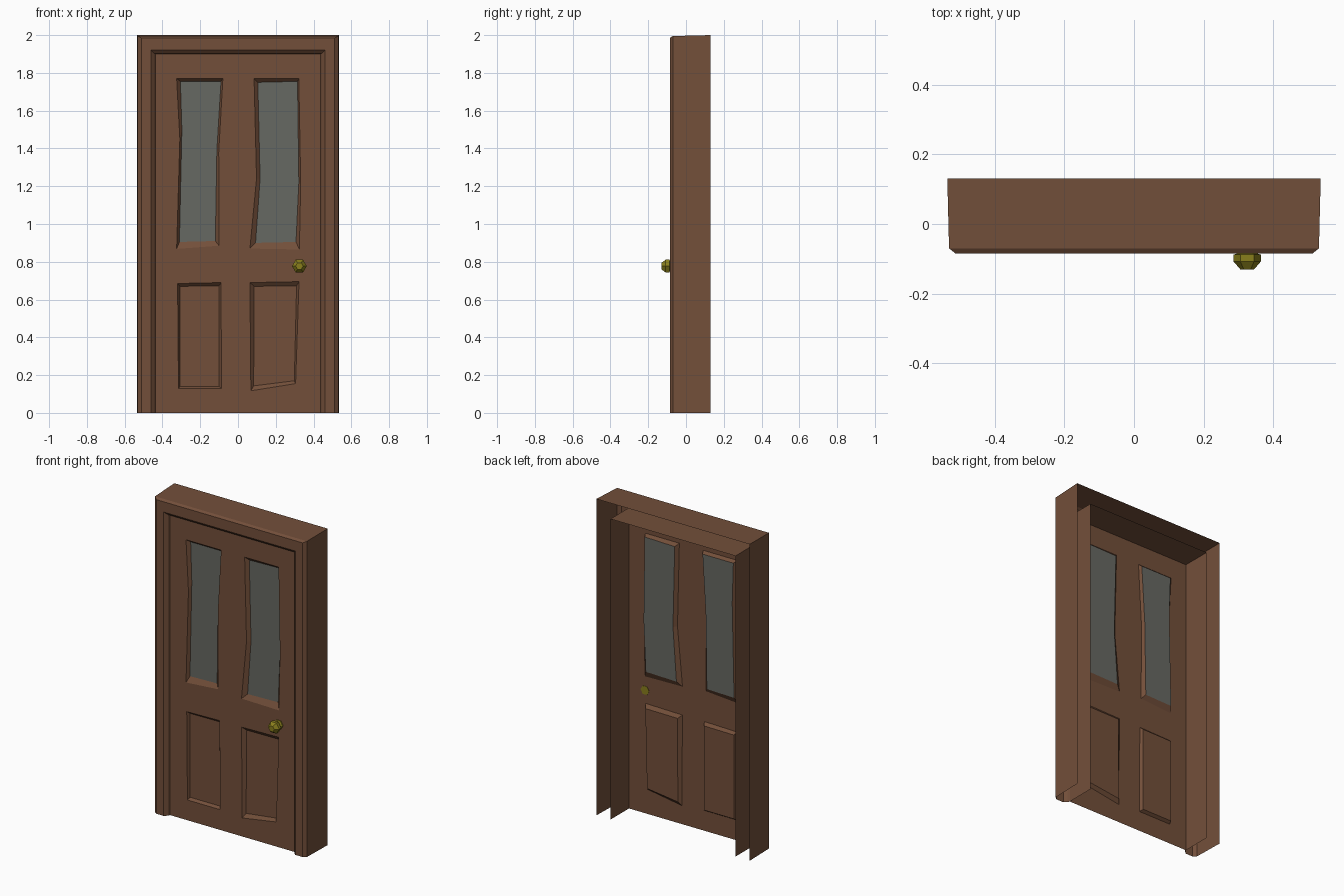
import bpy, bmesh, math
from mathutils import Vector

if "Cube" in bpy.data.objects:
    bpy.data.objects.remove(bpy.data.objects["Cube"])


def material(name, rgb):
    m = bpy.data.materials.new(name)
    m.diffuse_color = (*rgb, 1)
    m.use_nodes = True
    m.node_tree.nodes["Principled BSDF"].inputs["Base Color"].default_value = m.diffuse_color
    return m


WOOD = material("brown_wood", (0.171, 0.078, 0.042))
GLASS = material("grey_glass", (0.134, 0.138, 0.122))
BRASS = material("old_brass", (0.25, 0.21, 0.012))


def finish(bm, name, *mats):
    me = bpy.data.meshes.new(name)
    bm.to_mesh(me)
    bm.free()
    ob = bpy.data.objects.new(name, me)
    bpy.context.collection.objects.link(ob)
    for m in mats:
        me.materials.append(m)
    return ob


# Door frame: hollow moulding swept up, over and down (half width, top z, depth y)
profile = [(0.536, 2.0, 0.13), (0.531, 1.995, -0.07), (0.512, 1.985, -0.085),
           (0.46, 1.92, -0.085), (0.442, 1.902, -0.068), (0.437, 1.9, -0.055),
           (0.437, 1.9, 0.13)]
bm = bmesh.new()
rows = [[bm.verts.new(p) for p in ((-a, y, 0), (-a, y, t), (a, y, t), (a, y, 0))]
        for a, t, y in profile]
for r0, r1 in zip(rows, rows[1:]):
    for i in range(3):
        bm.faces.new((r0[i], r0[i + 1], r1[i + 1], r1[i]))
f = rows[0][1].link_faces[0]
bm.faces.ensure_lookup_table()
bm.normal_update()
if bm.faces[1].normal.z < 0:  # top of the frame must face up
    bmesh.ops.reverse_faces(bm, faces=bm.faces[:])
finish(bm, "door_frame", WOOD)

# Door panels: hand-cut crooked outlines, (outer x, z, inner x, z) per corner
panels = [
    ("window", [(-.325, 1.77, -.305, 1.755), (-.08, 1.77, -.09, 1.755),
                (-.102, 1.38, -.112, 1.39), (-.10, .885, -.12, .91),
                (-.325, .868, -.31, .905), (-.308, 1.45, -.297, 1.5)]),
    ("window", [(.085, 1.77, .105, 1.75), (.322, 1.77, .315, 1.755),
                (.332, 1.22, .322, 1.22), (.325, .865, .307, .905),
                (.063, .87, .093, .9), (.098, 1.24, .117, 1.24)]),
    ("panel", [(-.32, .685, -.308, .67), (-.09, .69, -.1, .672),
               (-.087, .128, -.1, .14), (-.315, .128, -.308, .14)]),
    ("panel", [(.063, .69, .085, .67), (.323, .695, .31, .672),
               (.305, .155, .298, .17), (.068, .117, .083, .143)]),
]
Y_DOOR, RECESS = -0.055, 0.018
bm = bmesh.new()


def loop(points, y):
    vs = [bm.verts.new((x, y, z)) for x, z in points]
    return vs, [bm.edges.new((vs[i - 1], vs[i])) for i in range(len(vs))]


edges = loop([(-.437, 0), (-.437, 1.9), (.437, 1.9), (.437, 0)], Y_DOOR)[1]
rims = []
for kind, pts in panels:
    vs, es = loop([p[:2] for p in pts], Y_DOOR)
    edges += es
    rims.append(vs)
bmesh.ops.triangle_fill(bm, use_beauty=True, use_dissolve=False, edges=edges,
                        normal=Vector((0, -1, 0)))
for (kind, pts), outer in zip(panels, rims):
    inner = [bm.verts.new((p[2], Y_DOOR + RECESS, p[3])) for p in pts]
    for i in range(len(pts)):
        bm.faces.new((outer[i - 1], outer[i], inner[i], inner[i - 1]))
    bm.faces.new(inner).material_index = 1 if kind == "window" else 0
bm.normal_update()
bmesh.ops.reverse_faces(bm, faces=[q for q in bm.faces if q.normal.y > 0])
finish(bm, "door_leaf", WOOD, GLASS)

# Door knob: six-sided turned profile (radius, y)
bm = bmesh.new()
rings = []
for r, y in [(.03, -.053), (.03, -.062), (.015, -.07), (.015, -.08),
             (.039, -.088), (.039, -.108), (.02, -.13)]:
    rings.append([bm.verts.new((.325 + r * math.cos(i * math.pi / 3), y,
                                .777 + r * math.sin(i * math.pi / 3)))
                  for i in range(6)])
for a, b in zip(rings, rings[1:]):
    for i in range(6):
        bm.faces.new((a[i - 1], a[i], b[i], b[i - 1]))
bm.faces.new(rings[0])
bm.faces.new(rings[-1])
bmesh.ops.recalc_face_normals(bm, faces=bm.faces[:])
finish(bm, "door_knob", BRASS)
